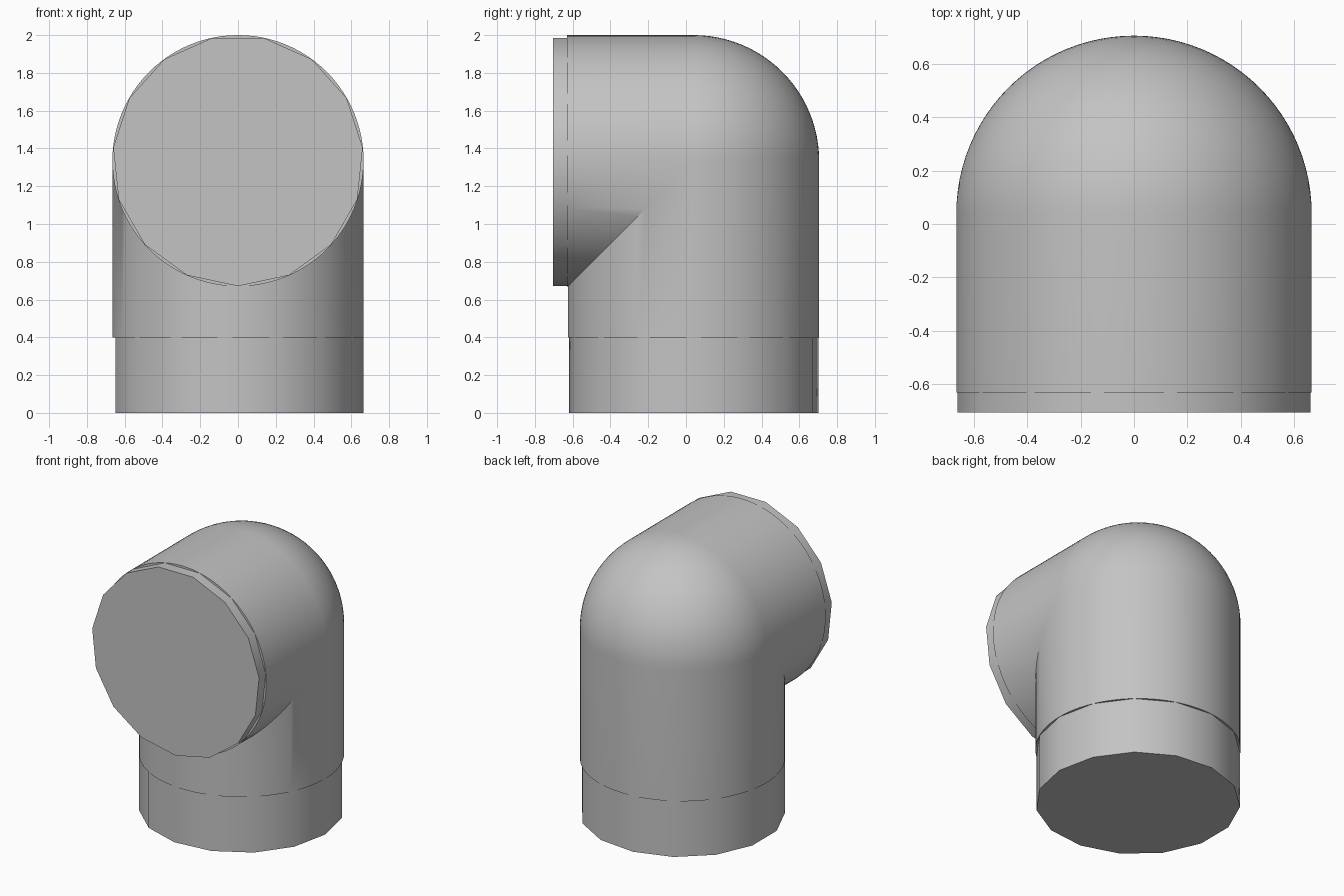
import bpy, bmesh
from math import sin, cos, pi, radians
from mathutils import Vector

cube = bpy.data.objects.get("Cube")
if cube:
    bpy.data.objects.remove(cube, do_unlink=True)

RADIUS = 0.665
CENTRE = Vector((0, 0.04, 1.335))   # where the two pipe axes meet
HALF = 48                           # segments per half circle
BEND_STEPS = 24

grey = bpy.data.materials.new("pipe_grey")
grey.use_nodes = True
colour = (0.55, 0.55, 0.55, 1)
grey.diffuse_color = colour
grey.node_tree.nodes["Principled BSDF"].inputs["Base Color"].default_value = colour


def finish(name, bm):
    bmesh.ops.remove_doubles(bm, verts=bm.verts, dist=0.0005)
    bmesh.ops.recalc_face_normals(bm, faces=bm.faces)
    mesh = bpy.data.meshes.new(name)
    bm.to_mesh(mesh)
    bm.free()
    mesh.materials.append(grey)
    obj = bpy.data.objects.new(name, mesh)
    bpy.context.collection.objects.link(obj)
    bpy.ops.object.select_all(action="DESELECT")
    obj.select_set(True)
    bpy.context.view_layer.objects.active = obj
    bpy.ops.object.shade_smooth_by_angle(angle=radians(30))
    return obj


def bridge(bm, a, b, count):
    n = len(a)
    for i in range(count):
        j = (i + 1) % n
        bm.faces.new((a[i], a[j], b[j], b[i]))


def add_ring(bm, points):
    return [bm.verts.new(CENTRE + Vector(p)) for p in points]


# Elbow body: two pipes mitred on the inside, rounded into a ball on the outside
angles = [pi * i / HALF for i in range(2 * HALF)]


def bend_ring(phi):
    pts = []
    for i, t in enumerate(angles):
        c, s = RADIUS * cos(t), RADIUS * sin(t)
        pts.append((c, s * cos(phi), s * sin(phi)) if i <= HALF else (c, s, s))
    return pts


bm = bmesh.new()
bottom = add_ring(bm, [(RADIUS * cos(t), RADIUS * sin(t), 0.4 - CENTRE.z) for t in angles])
front = add_ring(bm, [(RADIUS * cos(t), -0.67, RADIUS * sin(t)) for t in angles])
bends = [add_ring(bm, bend_ring(pi / 2 * k / BEND_STEPS)) for k in range(BEND_STEPS + 1)]
bridge(bm, bottom, bends[0], 2 * HALF)
for lower, upper in zip(bends, bends[1:]):
    bridge(bm, lower, upper, HALF)
bridge(bm, bends[-1], front, 2 * HALF)
bm.faces.new(bottom)
bm.faces.new(front)
finish("elbow_body", bm)


# Fifteen-sided pipe stubs at both openings
def stub(name, axis, u, v, near, far, sides=15):
    axis, u, v = Vector(axis), Vector(u), Vector(v)
    bm = bmesh.new()
    turn = [2 * pi * i / sides for i in range(sides)]
    rings = [add_ring(bm, [axis * d + (RADIUS - 0.001) * (u * cos(a) + v * sin(a)) for a in turn])
             for d in (near, far)]
    bridge(bm, rings[0], rings[1], sides)
    for ring in rings:
        bm.faces.new(ring)
    finish(name, bm)


stub("lower_stub", (0, 0, -1), (1, 0, 0), (0, 1, 0), 0.88, CENTRE.z)
stub("front_stub", (0, -1, 0), (0, 0, -1), (1, 0, 0), 0.6, 0.745)
